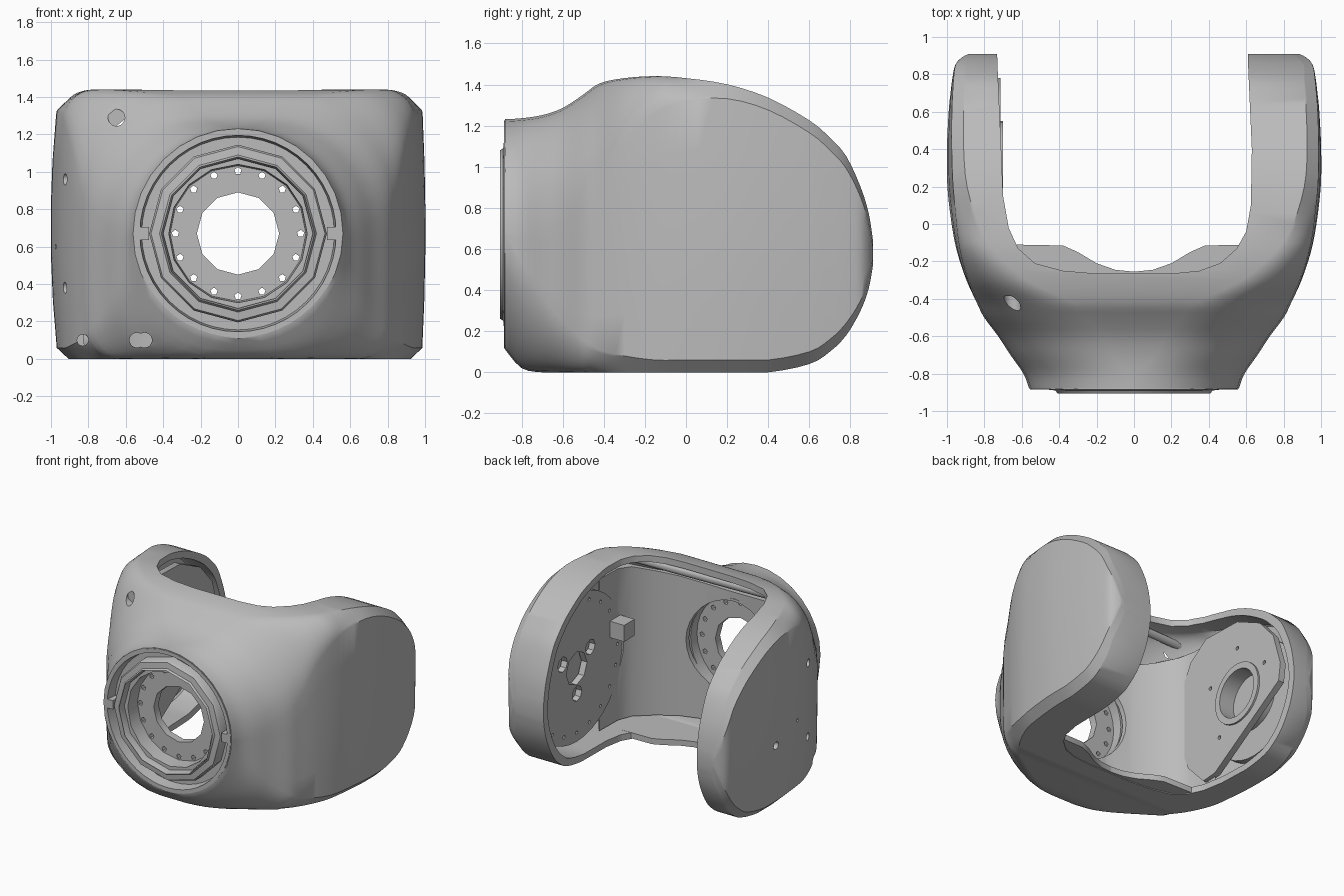
import bpy, bmesh, math
from mathutils import Matrix, Vector

if "Cube" in bpy.data.objects:
    bpy.data.objects.remove(bpy.data.objects["Cube"])

AXIS_Z = 0.67      # height of the front ring and of the arm pivots
PIVOT_Y = 0.31

grey = bpy.data.materials.new("shell grey")
grey.use_nodes = True
grey.diffuse_color = (0.5, 0.5, 0.5, 1)
grey.node_tree.nodes["Principled BSDF"].inputs["Base Color"].default_value = (0.5, 0.5, 0.5, 1)


def shade(ob):
    bpy.ops.object.select_all(action='DESELECT')
    ob.select_set(True)
    bpy.context.view_layer.objects.active = ob
    bpy.ops.object.shade_smooth_by_angle(angle=math.radians(35))


def finish(name, bm):
    bmesh.ops.recalc_face_normals(bm, faces=bm.faces)
    mesh = bpy.data.meshes.new(name)
    bm.to_mesh(mesh)
    bm.free()
    ob = bpy.data.objects.new(name, mesh)
    bpy.context.collection.objects.link(ob)
    mesh.materials.append(grey)
    shade(ob)
    return ob


def box(name, centre, size):
    bm = bmesh.new()
    bmesh.ops.create_cube(bm, size=1, matrix=Matrix.Translation(centre) @ Matrix.Diagonal((*size, 1)))
    return finish(name, bm)


def cylinders(name, items, sides=24):
    bm = bmesh.new()
    for a, b, r in items:
        a, b = Vector(a), Vector(b)
        turn = (b - a).to_track_quat('Z', 'Y').to_matrix().to_4x4()
        bmesh.ops.create_cone(bm, cap_ends=True, segments=sides, radius1=r, radius2=r,
                              depth=(b - a).length, matrix=Matrix.Translation((a + b) / 2) @ turn)
    return finish(name, bm)


def loft(name, rings, closed=False):
    bm = bmesh.new()
    vs = [[bm.verts.new(p) for p in ring] for ring in rings]
    n = len(vs[0])
    pairs = list(zip(vs, vs[1:])) + ([(vs[-1], vs[0])] if closed else [])
    for a, b in pairs:
        for i in range(n):
            bm.faces.new((a[i], a[(i + 1) % n], b[(i + 1) % n], b[i]))
    if not closed:
        bm.faces.new(vs[0])
        bm.faces.new(vs[-1])
    return finish(name, bm)


def prism(name, outline, z0, z1):
    return loft(name, [[(x, y, z) for x, y in outline] for z in (z0, z1)])


def lathe(name, profile, sides):
    # revolve (radius, y) points about the front axis
    rings = []
    for k in range(sides):
        t = math.tau * k / sides
        rings.append([(r * math.sin(t), y, AXIS_Z + r * math.cos(t)) for r, y in profile])
    return loft(name, rings, closed=True)


def cut(ob, *cutters, operation='DIFFERENCE'):
    for c in cutters:
        c.hide_render = True
        mod = ob.modifiers.new("cut", 'BOOLEAN')
        mod.operation = operation
        mod.solver = 'EXACT'
        mod.object = c
        bpy.context.view_layer.objects.active = ob
        bpy.ops.object.modifier_apply(modifier=mod.name)
        bpy.data.objects.remove(c)
    shade(ob)


# Body sections from nose to arm tips: y, half width, bottom, top, top radius, bottom radius
SECTIONS = [
    (-.88, .56, .11, 1.23, .56, .56), (-.8, .59, .02, 1.235, .56, .48),
    (-.7, .66, 0, 1.25, .55, .36), (-.6, .725, 0, 1.285, .55, .25),
    (-.5, .8, 0, 1.35, .54, .16), (-.42, .84, 0, 1.405, .5, .11),
    (-.3, .895, 0, 1.43, .31, .08), (-.15, .945, 0, 1.44, .18, .06), (0, .975, 0, 1.43, .11, .06),
    (.2, .998, 0, 1.4, .07, .06), (.4, 1, 0, 1.335, .06, .06), (.6, .99, .04, 1.225, .06, .06),
    (.7, .98, .1, 1.14, .06, .06), (.78, .97, .18, 1.05, .06, .06), (.85, .955, .3, .9, .05, .05),
    (.89, .92, .41, .77, .05, .05), (.91, .88, .52, .64, .04, .04)]


def smooth_sections(steps=3):
    # pass a smooth curve through the section values
    pts = [Vector(s) for s in SECTIONS]
    pts = [pts[0]] + pts + [pts[-1]]
    for a, b, c, d in zip(pts, pts[1:], pts[2:], pts[3:]):
        for k in range(steps):
            t = k / steps
            m0, m1 = (c - a) / 2, (d - b) / 2
            yield b + m0 * t + (3 * (c - b) - 2 * m0 - m1) * t ** 2 + (2 * (b - c) + m0 + m1) * t ** 3
    yield pts[-1]


def body(name, d):
    rings = []
    for y, hw, lo, hi, top_r, low_r in smooth_sections():
        hw, lo, hi = hw - d, max(lo, 0) + d, hi - d
        ring = []
        for q, (sx, top) in enumerate([(1, 1), (-1, 1), (-1, 0), (1, 0)]):
            c = max((top_r if top else low_r) - d, .008)
            cx = sx * (hw - c)
            cz = hi - c if top else lo + c
            # small corners flatten into a chamfer
            flat = min(1, max(0, (.16 - c) / .08))
            for k in range(9):
                t, s = math.pi / 2 * (q + k / 8), k / 8
                start, end = math.pi / 2 * q, math.pi / 2 * (q + 1)
                u = (1 - flat) * math.cos(t) + flat * ((1 - s) * math.cos(start) + s * math.cos(end))
                v = (1 - flat) * math.sin(t) + flat * ((1 - s) * math.sin(start) + s * math.sin(end))
                ring.append(Vector((cx + c * u + sx * .001, y * (1 - d * 1.1),
                                    cz + c * v + (.001 if top else -.001))))
        # extra points down both sides so that they can bulge
        left = [ring[17].lerp(ring[18], k / 5) for k in range(1, 5)]
        right = [ring[35].lerp(ring[0], k / 5) for k in range(1, 5)]
        ring = ring[:18] + left + ring[18:] + right
        for p in ring:
            p.x *= 1 - (.04 if p.x > 0 else .08) * (p.z - .7) ** 2 * min(1, max(0, y + .88))
        rings.append(ring)
    return loft(name, rings)


def trim(ob):
    cut(ob, body("trim_volume", .03), operation='INTERSECT')


# Outer shell: hollow body, fork opening, front bore and screw holes
shell = body("outer_shell", 0)
fork = [(-.74, 1.2), (-.73, .85), (-.71, .4), (-.7, .15), (-.67, -.02), (-.62, -.13), (-.53, -.21),
        (-.38, -.25), (-.2, -.265), (.2, -.265), (.35, -.25), (.46, -.21), (.55, -.13), (.6, -.04),
        (.625, .1), (.63, .4), (.61, .85), (.61, 1.2)]
holes = [((x, -1, z), (x, depth, z), r) for x, z, depth, r in
         [(-.65, 1.29, -.385, .045), (-.5, .1, -.4, .04), (-.54, .1, -.4, .04), (-.83, .1, -.3, .03)]]
holes += [((-1.1, y, z), (-.85, y, z), r) for y, z, r in
          [(-.21, .96, .03), (-.2, .38, .03), (.3, .52, .03), (0, .6, .012)]]
cut(shell, body("cavity_cutter", .05), prism("fork_cutter", fork, -1, 2),
    cylinders("bore_cutter", [((0, -1, AXIS_Z), (0, -.7, AXIS_Z), .525)], 48),
    *[cylinders("screw_cutter", [h]) for h in holes])

# Bottom lips inside the fork
for side, name in ((1, "left"), (-1, "right")):
    lip = [(.0, -.3), (.0, -.255), (.1, -.245), (.2, -.21), (.3, -.15), (.38, -.115),
           (.64, -.11), (.7, -.3)]
    prism(name + "_bottom_lip", [(side * x, y) for x, y in lip], .005, .05)


def pivot(x0, x1, r):
    return ((x0, PIVOT_Y, AXIS_Z), (x1, PIVOT_Y, AXIS_Z), r)


# Inner liner curving from arm to arm, lower in the middle, open round the left disc
half = [(.78, -.02), (.775, -.25), (.73, -.36), (.6, -.47), (.45, -.56), (.25, -.62), (0, -.64)]
path = half + [(-x, y) for x, y in half[-2::-1]]
path += [(x * .96, y + .035) for x, y in reversed(path)]
liner = loft("inner_liner", [[(x, y, .06) for x, y in path],
                             [(x, y, 1.12 + .25 * x * x) for x, y in path]])
cut(liner, cylinders("liner_cutter", [((0, -.9, AXIS_Z), (0, -.4, AXIS_Z), .38)], 32),
    cylinders("liner_disc_cutter", [pivot(.3, 1, .57)], 40))
trim(liner)

# Front collar and faceted ring stack
lathe("front_collar", [(.555, -.885), (.525, -.885), (.515, -.8), (.45, -.8), (.45, -.74), (.54, -.74)], 48)
lathe("front_ring", [(.475, -.87), (.465, -.885), (.42, -.89), (.41, -.905), (.4, -.87), (.4, -.74), (.475, -.74)], 12)
lathe("inner_ring", [(.41, -.85), (.37, -.85), (.36, -.7), (.41, -.7)], 16)
plate = lathe("bore_plate", [(.42, -.74), (.22, -.74), (.22, -.68), (.42, -.68)], 12)
lathe("bore_tube", [(.4, -.7), (.38, -.7), (.38, -.6), (.4, -.6)], 32)
dots = []
for k in range(16):
    t = math.tau * k / 16
    x, z = .335 * math.sin(t), AXIS_Z + .335 * math.cos(t)
    dots.append(((x, -.8, z), (x, -.6, z), .02))
cut(plate, cylinders("dot_cutter", dots, 5))

# Small lugs across the ring groove
for x in (-.5, .5):
    box("groove_lug", (x, -.84, AXIS_Z), (.05, .09, .07))

# Left arm: recessed disc with a ring of screw holes and a slotted centre
disc = cylinders("left_pivot_disc", [pivot(.74, .79, .58)], 40)
dots = [pivot(.7, .9, .13)]
for count, radius, size, start in ((20, .51, .014, 0), (3, .2, .06, .5)):
    for k in range(count):
        t = math.tau * k / count + start
        y, z = PIVOT_Y + radius * math.cos(t), AXIS_Z + radius * math.sin(t)
        dots.append(((.7, y, z), (.9, y, z), size))
cut(disc, cylinders("disc_cutter", dots, 8))
trim(cylinders("left_drum", [pivot(.8, .93, .48)], 40))

# Right arm: cover plate with cropped corner, bored collar, drum behind
outline = [(-.36, .6), (-.33, .95), (-.22, 1.16), (-.05, 1.28), (.3, 1.27), (.55, 1.15), (.7, .98),
           (.78, .72), (.76, .58), (.05, .13), (-.08, .12), (-.25, .3)]
cover = loft("right_cover_plate", [[(x, y, z) for y, z in outline] for x in (-.765, -.715)])
cut(cover, cylinders("cover_cutter", [pivot(-.9, -.6, .2)] +
    [((-.9, y, z), (-.6, y, z), .015) for y, z in [(.0, .85), (.3, 1.05), (.6, .8), (.1, .4)]]))
collar = cylinders("right_pivot_collar", [pivot(-.86, -.7, .24)], 32)
cut(collar, cylinders("collar_cutter", [pivot(-.83, -.6, .19)], 32))
trim(cylinders("right_drum", [pivot(-.93, -.86, .46)], 40))

# Stiffening bar under the top edge and a small stop block
trim(cylinders("top_bar", [((-.75, -.33, 1.34), (.78, -.28, 1.34), .03)], 12))
box("stop_block", (.68, -.17, .82), (.13, .13, .13))
